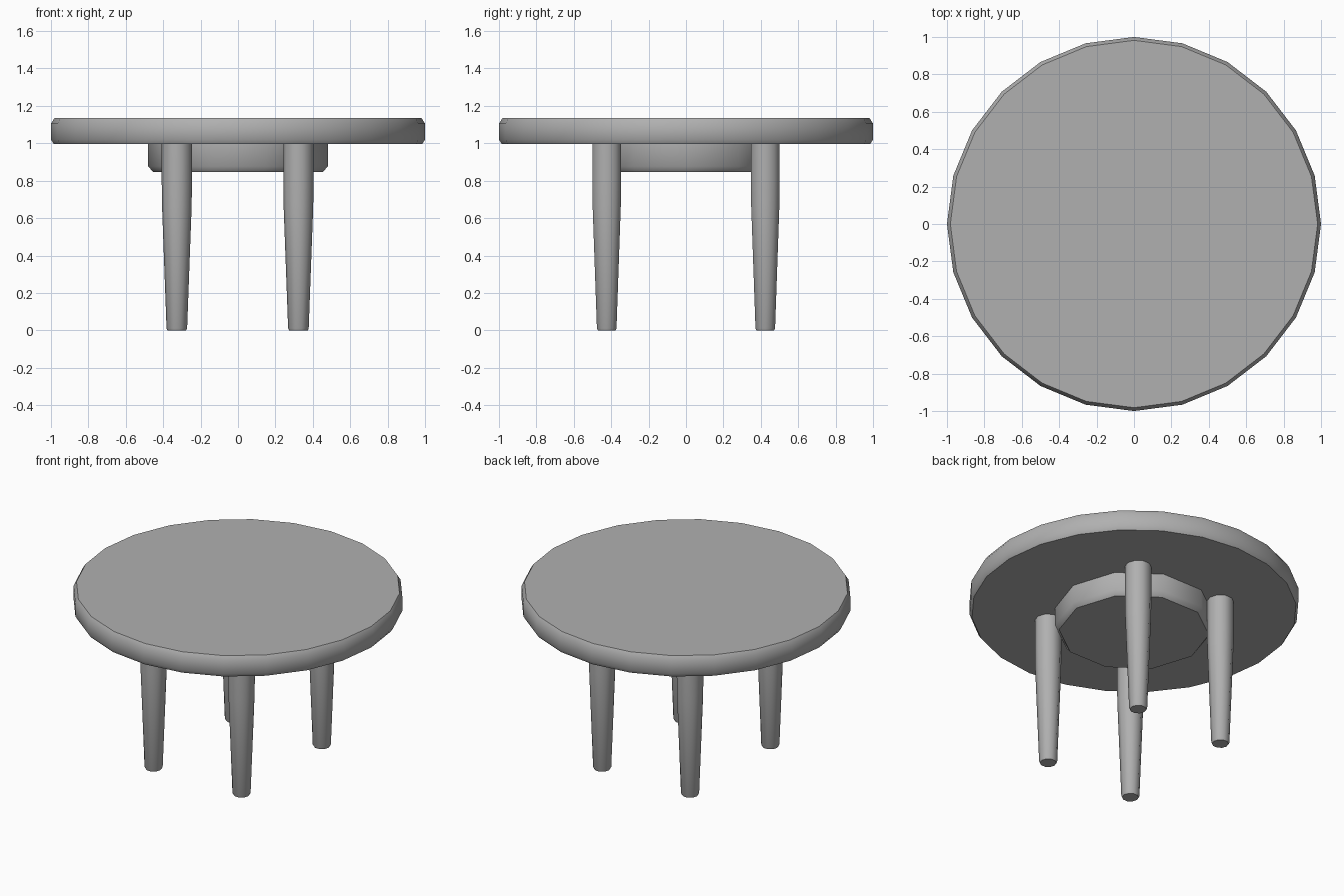
import bpy, bmesh
from math import cos, sin, pi, radians

if "Cube" in bpy.data.objects:
    bpy.data.objects.remove(bpy.data.objects["Cube"])

grey = bpy.data.materials.new("mid_grey")
grey.diffuse_color = (0.435, 0.435, 0.435, 1.0)
grey.use_nodes = True
grey.node_tree.nodes["Principled BSDF"].inputs["Base Color"].default_value = grey.diffuse_color


def turned(name, profile, sides, x=0.0, y=0.0):
    """Closed turned solid from a (radius, height) profile, bottom to top."""
    bm = bmesh.new()
    rings = [[bm.verts.new((r * cos(2 * pi * i / sides), r * sin(2 * pi * i / sides), z))
              for i in range(sides)] for r, z in profile]
    for low, high in zip(rings, rings[1:]):
        for i in range(sides):
            j = (i + 1) % sides
            bm.faces.new((low[i], low[j], high[j], high[i]))
    bm.faces.new(rings[0][::-1])
    bm.faces.new(rings[-1])
    mesh = bpy.data.meshes.new(name)
    bm.to_mesh(mesh)
    bm.free()
    mesh.materials.append(grey)
    obj = bpy.data.objects.new(name, mesh)
    obj.location = (x, y, 0)
    bpy.context.collection.objects.link(obj)
    bpy.ops.object.select_all(action='DESELECT')
    obj.select_set(True)
    bpy.context.view_layer.objects.active = obj
    bpy.ops.object.shade_smooth_by_angle(angle=radians(42))
    return obj


# Round top with softened rim
turned("table_top", [(0.985, 0.996), (1.0, 1.02), (1.0, 1.105), (0.982, 1.134)], 24)

# Drum-shaped apron beneath the top
turned("apron", [(0.455, 0.847), (0.48, 0.877), (0.48, 0.996)], 10)

# Four tapered legs
leg_profile = [(0.05, 0.0), (0.055, 0.01), (0.079, 0.66), (0.081, 0.8), (0.081, 0.996)]
for side, sx in (("left", -1), ("right", 1)):
    for end, sy in (("front", -1), ("back", 1)):
        turned(f"{end}_{side}_leg", leg_profile, 10, 0.325 * sx - 0.002, 0.424 * sy)
